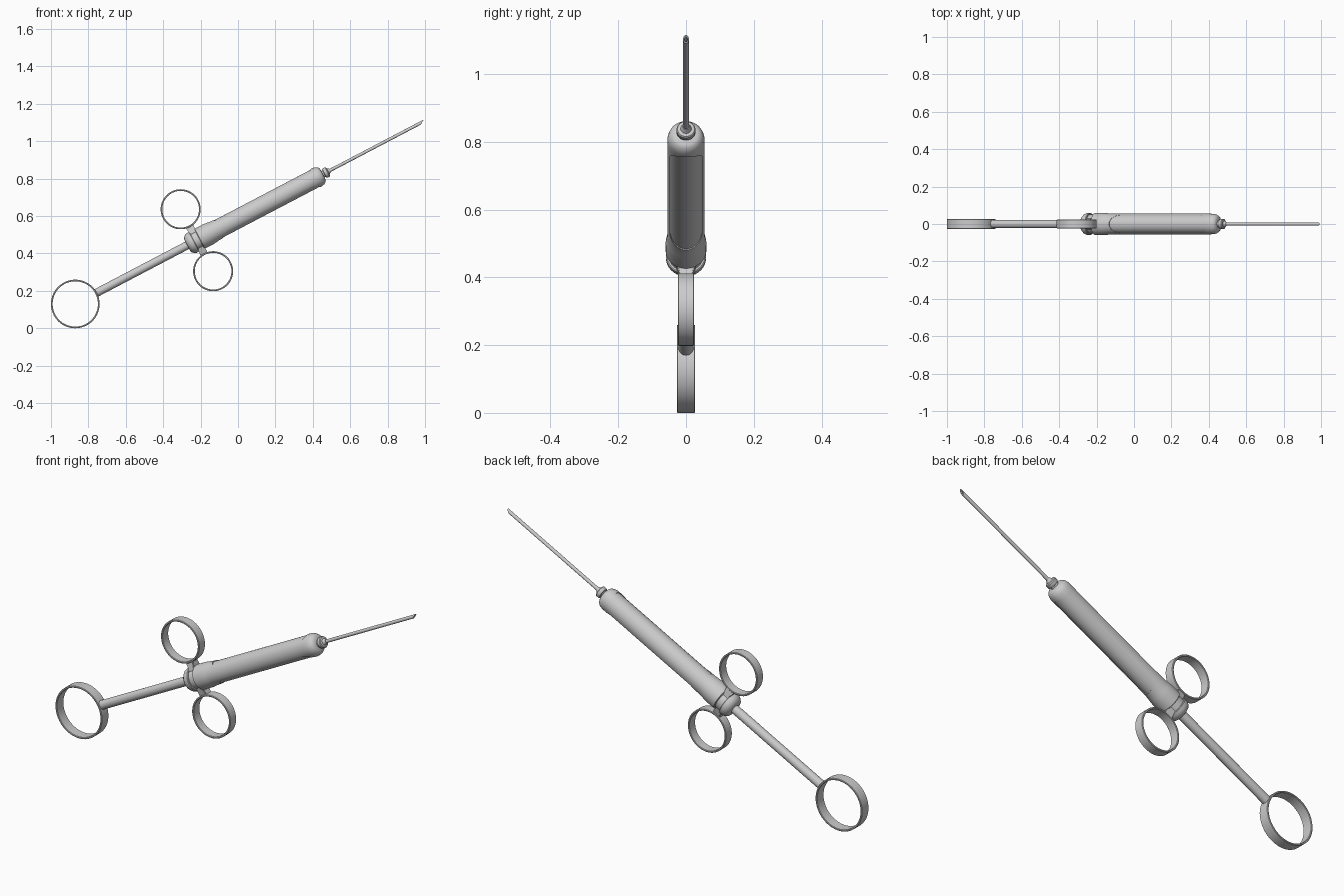
import bpy, bmesh, math
from mathutils import Matrix

if "Cube" in bpy.data.objects:
    bpy.data.objects.remove(bpy.data.objects["Cube"])

# Local frame: x runs along the tool axis from the thumb ring, z is across it
TILT = math.radians(27.66)
PLACE = Matrix.Translation((-0.87, 0, 0.13)) @ Matrix.Rotation(-TILT, 4, 'Y')


def finish(name, bm, smooth=True):
    bmesh.ops.remove_doubles(bm, verts=bm.verts, dist=1e-5)
    bmesh.ops.recalc_face_normals(bm, faces=bm.faces)
    bm.transform(PLACE)
    me = bpy.data.meshes.new(name)
    bm.to_mesh(me)
    bm.free()
    ob = bpy.data.objects.new(name, me)
    bpy.context.collection.objects.link(ob)
    if smooth:
        shade(ob)
    return ob


def shade(ob):
    bpy.ops.object.select_all(action='DESELECT')
    ob.select_set(True)
    bpy.context.view_layer.objects.active = ob
    bpy.ops.object.shade_smooth_by_angle(angle=math.radians(35))


def spin(pts, axis, centre=(0, 0, 0), closed=False, steps=48):
    """Revolve a profile of points about an axis through centre."""
    bm = bmesh.new()
    vs = [bm.verts.new(p) for p in pts]
    es = [bm.edges.new(p) for p in zip(vs, vs[1:])]
    if closed:
        es.append(bm.edges.new((vs[-1], vs[0])))
    bmesh.ops.spin(bm, geom=vs + es, cent=centre, axis=axis,
                   angle=math.tau, steps=steps, use_merge=False)
    return bm


def lathe(name, profile, steps=48, smooth=True):
    return finish(name, spin([(t, 0, r) for t, r in profile], (1, 0, 0), steps=steps), smooth)


def band(name, t, z, r, half, thick=0.009):
    """Flat finger ring with softened rims."""
    e = 0.002
    section = [(r - thick, half - e), (r - thick + e, half), (r - e, half), (r, half - e),
               (r, e - half), (r - e, -half), (r - thick + e, -half), (r - thick, e - half)]
    pts = [(t + a, y, z) for a, y in section]
    return finish(name, spin(pts, (0, 1, 0), (t, 0, z), closed=True, steps=64))


# Thumb ring and plunger rod
band("thumb_ring", 0, 0, 0.13, 0.027)
lathe("plunger_rod", [(0.122, 0), (0.122, 0.018), (0.127, 0.022), (0.72, 0.022), (0.72, 0)], 32)

# Finger rings with tapered arms on both sides
for side, label in ((1, "upper"), (-1, "lower")):
    band(label + "_finger_ring", 0.734, side * 0.187, 0.107, 0.024)
    bm = bmesh.new()
    bmesh.ops.create_cube(bm, size=1)
    for v in bm.verts:
        outer = v.co.z * side > 0
        v.co.x = 0.734 + math.copysign(0.022 if outer else 0.016, v.co.x)
        v.co.y = math.copysign(0.019 if outer else 0.03, v.co.y)
        v.co.z = side * (0.083 if outer else 0.035)
    bmesh.ops.bevel(bm, geom=bm.edges[:], offset=0.003, segments=2, affect='EDGES')
    finish(label + "_finger_arm", bm)

# Rear cap and the narrower seat for the finger grips
lathe("rear_cap", [(0.676, 0), (0.676, 0.036), (0.68, 0.045), (0.69, 0.054), (0.702, 0.059),
                   (0.716, 0.059), (0.719, 0.056), (0.719, 0.051), (0.75, 0.051), (0.75, 0)])

# Barrel sleeve with flared foot and rounded front shoulder
sleeve = lathe("barrel_sleeve", [
    (0.749, 0), (0.749, 0.056), (0.752, 0.06), (0.80, 0.06), (0.82, 0.058), (0.845, 0.055),
    (1.44, 0.055), (1.463, 0.0545), (1.477, 0.051), (1.488, 0.044), (1.494, 0.035),
    (1.495, 0)], 64, smooth=False)

# Long round-ended windows cut through the sleeve
bm = bmesh.new()
R, A, B = 0.047, 0.86, 1.45
outline = []
for centre, start in ((A + R, 90), (B - R, -90)):
    for i in range(17):
        a = math.radians(start + i * 180 / 16)
        outline.append(bm.verts.new((centre + R * math.cos(a), R * math.sin(a), -0.1)))
face = bm.faces.new(outline)
ext = bmesh.ops.extrude_face_region(bm, geom=[face])
for v in ext["geom"]:
    if isinstance(v, bmesh.types.BMVert):
        v.co.z = 0.1
cutter = finish("window_cutter", bm, smooth=False)
cutter.hide_render = True
mod = sleeve.modifiers.new("windows", 'BOOLEAN')
mod.operation = 'DIFFERENCE'
mod.solver = 'EXACT'
mod.object = cutter
bpy.context.view_layer.objects.active = sleeve
bpy.ops.object.modifier_apply(modifier=mod.name)
bpy.data.objects.remove(cutter)
shade(sleeve)

# Inner cylinder seen through the windows
lathe("inner_cylinder", [(0.80, 0), (0.80, 0.0515), (1.465, 0.0515), (1.465, 0)], 64)

# Needle hub
lathe("needle_hub", [(1.485, 0), (1.485, 0.02), (1.502, 0.02), (1.504, 0.026), (1.507, 0.028),
                     (1.521, 0.028), (1.525, 0.025), (1.527, 0.016), (1.54, 0.010), (1.54, 0)], 32)

# Needle with slanted hollow tip
bm = spin([(1.52, 0, 0.0045), (1.52, 0, 0.0085), (2.095, 0, 0.0085), (2.095, 0, 0.0045)],
          (1, 0, 0), closed=True, steps=20)
for v in bm.verts:
    if v.co.x > 2:
        v.co.x += v.co.z * 1.4
finish("needle", bm)
